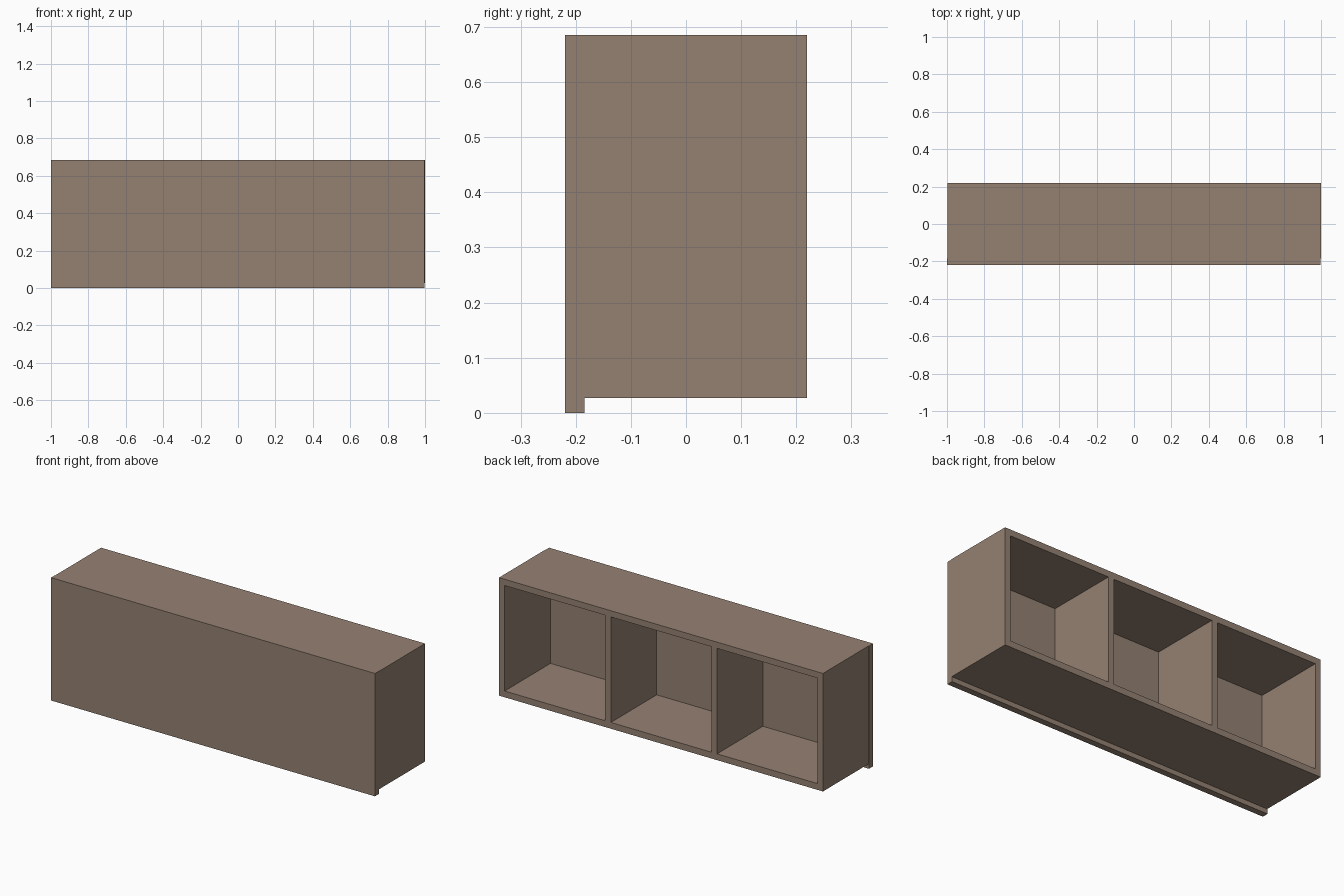
import bpy, bmesh
from mathutils import Vector

if "Cube" in bpy.data.objects:
    bpy.data.objects.remove(bpy.data.objects["Cube"])

wood = bpy.data.materials.new("brown_wood")
wood.diffuse_color = (0.30, 0.22, 0.17, 1)
wood.use_nodes = True
wood.node_tree.nodes["Principled BSDF"].inputs["Base Color"].default_value = wood.diffuse_color


def box(name, lo, hi):
    """Axis-aligned box between two corners."""
    lo, hi = Vector(lo), Vector(hi)
    bm = bmesh.new()
    bmesh.ops.create_cube(bm, size=1)
    bmesh.ops.scale(bm, vec=hi - lo, verts=bm.verts)
    bmesh.ops.translate(bm, vec=(lo + hi) / 2, verts=bm.verts)
    mesh = bpy.data.meshes.new(name)
    bm.to_mesh(mesh)
    bm.free()
    mesh.materials.append(wood)
    obj = bpy.data.objects.new(name, mesh)
    bpy.context.collection.objects.link(obj)
    return obj


T = 0.035                       # board thickness
D = 0.219                       # half depth
Z0, Z1 = 0.027, 0.685           # carcass bottom and top
CELL = (2 - 4 * T) / 3          # compartment width

# Front panel, hanging slightly below the carcass
box("front_panel", (-1, -D, 0), (0.998, -D + T, Z1))

# Carcass with three compartments open to the back
carcass = box("carcass", (-0.998, -D + T, Z0), (1, D, Z1))
for i in range(3):
    x = -1 + T + i * (CELL + T)
    cutter = box(f"compartment_cutter_{i + 1}",
                 (x, -D + T - 0.1, Z0 + T), (x + CELL, D + 0.1, Z1 - T))
    cutter.hide_render = True
    cutter.hide_set(True)
    cut = carcass.modifiers.new("compartment", 'BOOLEAN')
    cut.object = cutter
    cut.operation = 'DIFFERENCE'
    cut.solver = 'EXACT'
